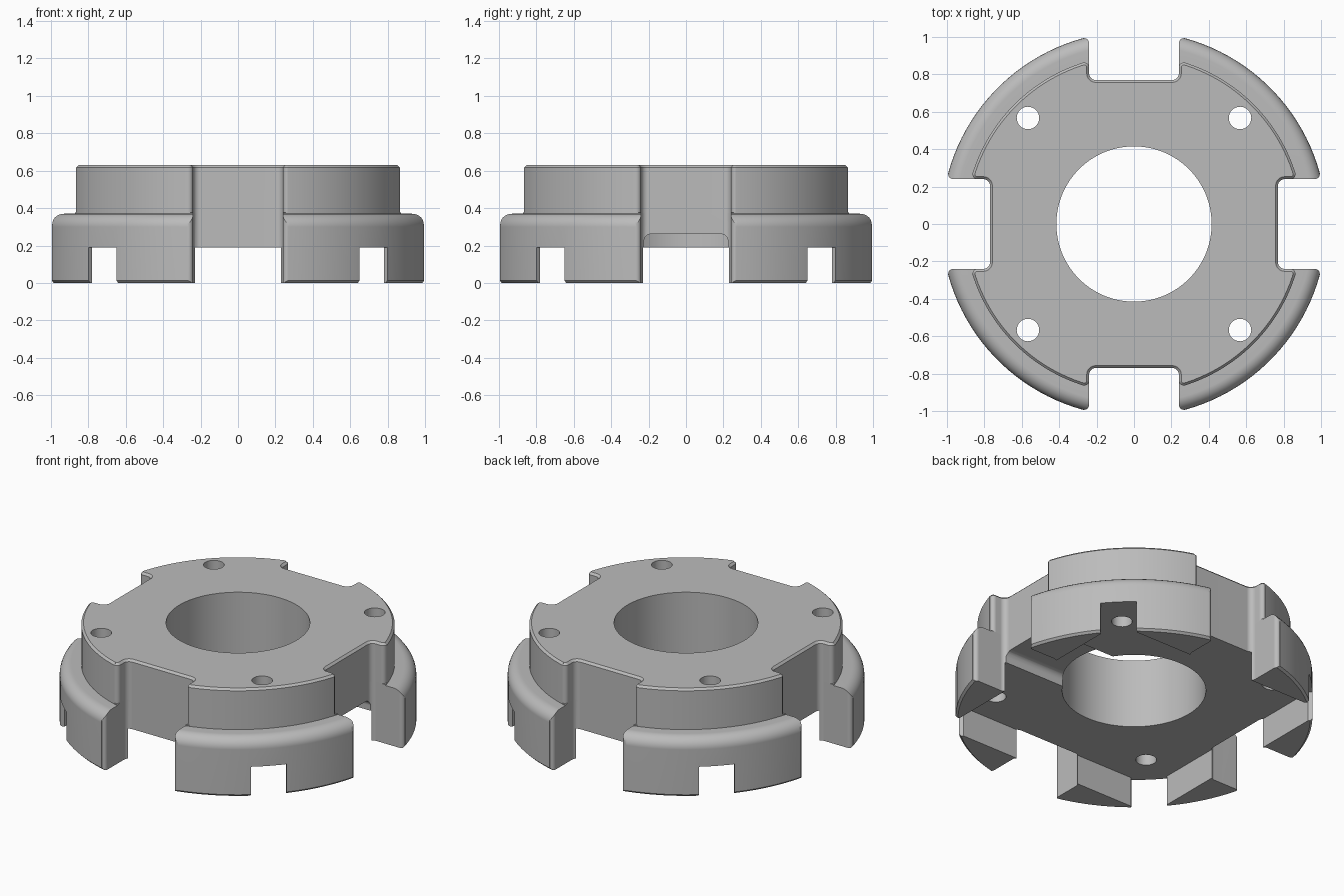
import bpy, bmesh
from math import sin, cos, pi, radians
from mathutils import Matrix

if "Cube" in bpy.data.objects:
    bpy.data.objects.remove(bpy.data.objects["Cube"])

grey = bpy.data.materials.new("machined grey")
grey.use_nodes = True
COLOUR = (0.5, 0.5, 0.5, 1)
grey.diffuse_color = COLOUR
grey.node_tree.nodes["Principled BSDF"].inputs["Base Color"].default_value = COLOUR

BORE, BODY_R, FLANGE_R = 0.415, 0.905, 1.03
FLOOR, FLANGE_TOP, TOP = 0.19, 0.37, 0.63
CHAMFER = 0.013


def arc(cx, cy, r, start, end, n=6):
    angles = [radians(start + (end - start) * i / n) for i in range(n + 1)]
    return [(cx + r * cos(a), cy + r * sin(a)) for a in angles]


def loft(name, loops, wrap=False):
    """Skin matching loops of 3D points; cap the ends unless it wraps round."""
    bm = bmesh.new()
    rings = [[bm.verts.new(p) for p in loop] for loop in loops]
    pairs = list(zip(rings, rings[1:]))
    if wrap:
        pairs.append((rings[-1], rings[0]))
    else:
        bm.faces.new(rings[0])
        bm.faces.new(rings[-1])
    for a, b in pairs:
        for i in range(len(a)):
            j = (i + 1) % len(a)
            bm.faces.new((a[i], a[j], b[j], b[i]))
    bmesh.ops.recalc_face_normals(bm, faces=bm.faces)
    mesh = bpy.data.meshes.new(name)
    bm.to_mesh(mesh)
    bm.free()
    ob = bpy.data.objects.new(name, mesh)
    mesh.materials.append(grey)
    bpy.context.collection.objects.link(ob)
    return ob


def prism(name, outline, z0, z1):
    return loft(name, [[(x, y, z) for x, y in outline] for z in (z0, z1)])


def cut(target, cutter):
    """Subtract the cutter and discard it."""
    cutter.hide_render = True
    mod = target.modifiers.new("cut", "BOOLEAN")
    mod.operation, mod.solver, mod.object = "DIFFERENCE", "EXACT", cutter
    bpy.context.view_layer.objects.active = target
    bpy.ops.object.modifier_apply(modifier=mod.name)
    bpy.data.objects.remove(cutter)


# Stepped round body with a rounded flange shoulder
profile = [(BORE, 0), (FLANGE_R - CHAMFER, 0), (FLANGE_R, CHAMFER)]
profile += arc(FLANGE_R - 0.07, FLANGE_TOP - 0.07, 0.07, 0, 90)
profile += [(BODY_R, FLANGE_TOP), (BODY_R, TOP - CHAMFER),
            (BODY_R - CHAMFER, TOP), (BORE, TOP)]
SEGMENTS = 128
turns = [2 * pi * (i + 0.5) / SEGMENTS for i in range(SEGMENTS)]
body = loft("stepped_ring_body",
            [[(r * cos(t), r * sin(t), z) for r, z in profile] for t in turns], wrap=True)


# Side notches with rounded inner corners and eased outer corners
def notch_loop(z, flare_y, grow=0.0, w=0.24, depth=0.77, fillet=0.035, ease=0.025):
    half = arc(w - fillet, depth + fillet, fillet + grow, -90, 0)
    half += arc(w + ease, flare_y, ease - grow, 180, 90)
    half.append((w + ease, 1.3))
    outline = half + [(-x, y) for x, y in reversed(half)]
    return [(x, y, z) for x, y in outline]


for k in range(4):
    notch = loft("notch_cutter", [
        notch_loop(-0.1, 0.968), notch_loop(FLANGE_TOP + 0.002, 0.968),
        notch_loop(FLANGE_TOP + 0.006, 0.838), notch_loop(TOP - CHAMFER, 0.838),
        notch_loop(TOP, 0.838, CHAMFER), notch_loop(TOP + 0.1, 0.838, CHAMFER)])
    notch.data.transform(Matrix.Rotation(k * pi / 2, 4, "Z"))
    cut(body, notch)

# Square recess underneath, breaking out at the corners to leave paired feet
INNER, TIP = 0.78, 0.652
corner = [(INNER, TIP - 0.02), (INNER + 0.02, TIP), (1.2, TIP), (1.2, 1.2),
          (TIP, 1.2), (TIP, INNER + 0.02), (TIP - 0.02, INNER)]
recess = []
for k in range(4):
    c, s = round(cos(k * pi / 2)), round(sin(k * pi / 2))
    recess += [(c * x - s * y, s * x + c * y) for x, y in corner]
cut(body, prism("recess_cutter", recess, -0.1, FLOOR))

# Four bolt holes
for sx in (-1, 1):
    for sy in (-1, 1):
        circle = arc(0.567 * sx, 0.567 * sy, 0.06, 0, 360, 32)[:-1]
        cut(body, prism("bolt_hole_cutter", circle, -0.1, TOP + 0.1))

# Shallow cable channel under the left side, from bore to notch
section = [(0.225, 0.1)] + arc(0.185, 0.222, 0.04, 0, 90)
section += [(-y, z) for y, z in reversed(section)]
cut(body, loft("channel_cutter", [[(x, y, z) for y, z in section] for x in (0.3, 0.9)]))

# Smooth curved walls, crisp edges
bpy.ops.object.select_all(action="DESELECT")
body.select_set(True)
bpy.context.view_layer.objects.active = body
bpy.ops.object.shade_smooth_by_angle(angle=radians(30))
weighted = body.modifiers.new("even shading", "WEIGHTED_NORMAL")
weighted.keep_sharp = True
